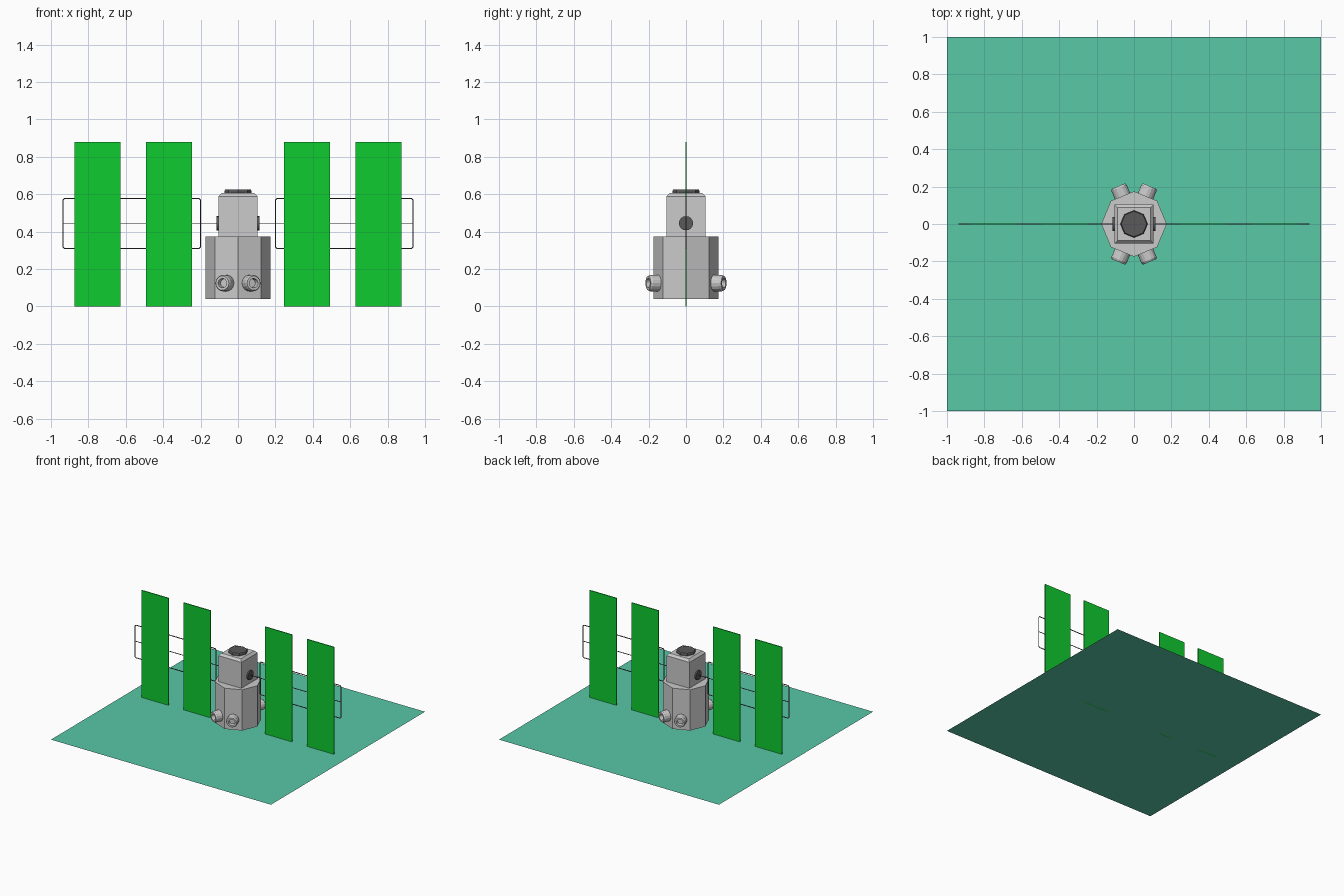
import bpy, bmesh
from math import radians, cos, sin, pi
from mathutils import Matrix, Vector

if "Cube" in bpy.data.objects:
    bpy.data.objects.remove(bpy.data.objects["Cube"])


def material(name, rgb):
    m = bpy.data.materials.new(name)
    m.diffuse_color = (*rgb, 1)
    m.use_nodes = True
    m.node_tree.nodes["Principled BSDF"].inputs["Base Color"].default_value = m.diffuse_color
    return m


GREEN = material("panel_green", (0.005, 0.6, 0.03))
TEAL = material("plate_teal", (0.1, 0.58, 0.38))
DARK = material("dark_metal", (0.1, 0.1, 0.1))


def finish(name, bm, mat=None):
    bmesh.ops.recalc_face_normals(bm, faces=bm.faces)
    me = bpy.data.meshes.new(name)
    bm.to_mesh(me)
    bm.free()
    ob = bpy.data.objects.new(name, me)
    bpy.context.collection.objects.link(ob)
    if mat:
        me.materials.append(mat)
    return ob


def box(name, x, y, z, mat=None):
    bm = bmesh.new()
    bmesh.ops.create_cube(bm, size=1)
    for v in bm.verts:
        v.co = [(a + b) / 2 + c * (b - a) for (a, b), c in zip((x, y, z), v.co)]
    return finish(name, bm, mat)


def lathe(name, profile, sides, matrix=Matrix(), mat=None, turn=0.0):
    """Closed stack of rings from (radius, height) pairs, capped at both ends."""
    bm = bmesh.new()
    rings = [[bm.verts.new((r * cos(turn + 2 * pi * i / sides),
                            r * sin(turn + 2 * pi * i / sides), h))
              for i in range(sides)] for r, h in profile]
    for a, b in zip(rings, rings[1:]):
        for i in range(sides):
            j = (i + 1) % sides
            bm.faces.new((a[i], a[j], b[j], b[i]))
    bm.faces.new(rings[0])
    bm.faces.new(rings[-1])
    bm.transform(matrix)
    return finish(name, bm, mat)


def aimed(direction, location):
    rot = Vector(direction).to_track_quat('Z', 'Y').to_matrix().to_4x4()
    return Matrix.Translation(location) @ rot


# Flat square plate under everything
bm = bmesh.new()
bmesh.ops.create_grid(bm, x_segments=1, y_segments=1, size=1)
plate = finish("base_plate", bm, TEAL)

# Octagonal lower hull, square upper module and its top hatch
lathe("lower_hull", [(0.175, 0.04), (0.175, 0.375)], 8)
q = 2 ** 0.5
lathe("upper_module", [(0.105 * q, 0.37), (0.105 * q, 0.588), (0.088 * q, 0.606)],
      4, turn=pi / 4)
lathe("top_hatch", [(0.073, 0.6), (0.073, 0.618), (0.068, 0.625)], 8, mat=DARK)

# Four hollow thrusters on the front and back faces of the hull
for i, deg in enumerate((67.5, 112.5, 247.5, 292.5)):
    d = (cos(radians(deg)), sin(radians(deg)), 0)
    lathe(f"thruster_{i + 1}",
          [(0.044, 0.14), (0.044, 0.208), (0.038, 0.219), (0.025, 0.219), (0.022, 0.19)],
          16, aimed(d, (0, 0, 0.125)))

for side, s in (("left", -1), ("right", 1)):
    # Round pivot on the side of the upper module
    lathe(f"{side}_pivot", [(0.038, 0.1), (0.038, 0.116)], 16,
          aimed((s, 0, 0), (0, 0, 0.445)), DARK)

    # Two tall panels per wing
    for n, x in enumerate((0.37, 0.752)):
        box(f"{side}_panel_{n + 1}", (s * x - 0.123, s * x + 0.123),
            (-0.004, 0.004), (0, 0.88), GREEN)

    # Rod from pivot to wing tip
    box(f"{side}_wing_rod", sorted((s * 0.11, s * 0.935)),
        (-0.002, 0.002), (0.443, 0.447), DARK)

    # Rounded rectangular wire frame
    cu = bpy.data.curves.new(f"{side}_wing_frame", 'CURVE')
    cu.dimensions = '3D'
    cu.bevel_depth = 0.0035
    cu.bevel_resolution = 1
    sp = cu.splines.new('POLY')
    c, x0, x1, z0, z1 = 0.008, 0.2, 0.936, 0.31, 0.578
    pts = [(x0 + c, z0), (x1 - c, z0), (x1, z0 + c), (x1, z1 - c),
           (x1 - c, z1), (x0 + c, z1), (x0, z1 - c), (x0, z0 + c)]
    sp.points.add(len(pts) - 1)
    for p, (x, z) in zip(sp.points, pts):
        p.co = (s * x, 0, z, 1)
    sp.use_cyclic_u = True
    cu.materials.append(DARK)
    frame = bpy.data.objects.new(f"{side}_wing_frame", cu)
    bpy.context.collection.objects.link(frame)
